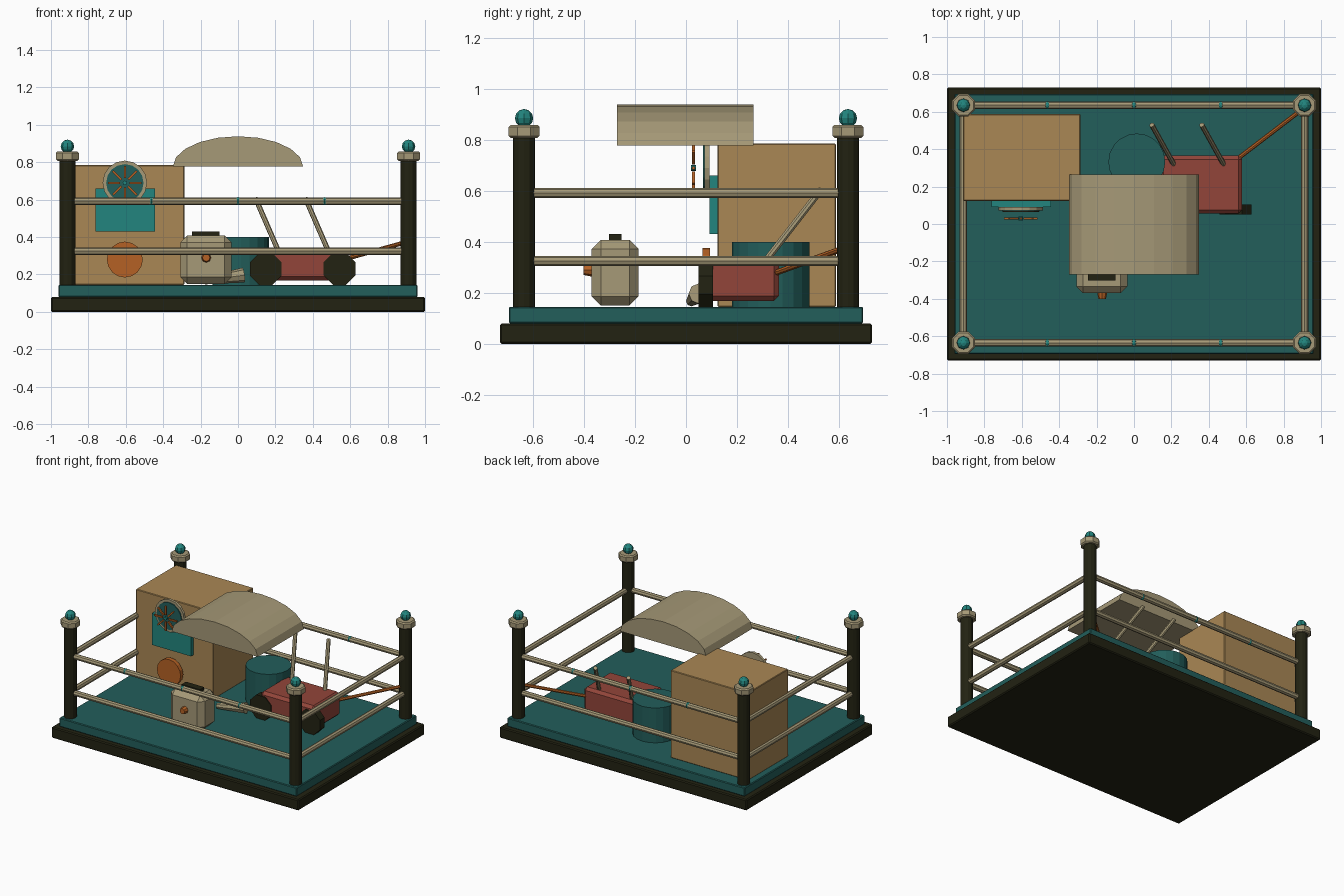
import bpy, bmesh, math
from mathutils import Vector

if "Cube" in bpy.data.objects:
    bpy.data.objects.remove(bpy.data.objects["Cube"])


def mat(name, r, g, b):
    m = bpy.data.materials.new(name)
    m.diffuse_color = (r, g, b, 1)
    m.use_nodes = True
    m.node_tree.nodes["Principled BSDF"].inputs["Base Color"].default_value = m.diffuse_color
    return m


DARK = mat("near_black_olive", .016, .016, .006)
FLOOR = mat("deep_teal", .016, .112, .104)
TEAL = mat("bright_teal", .016, .235, .21)
KHAKI = mat("khaki", .38, .32, .185)
TAN = mat("tan", .40, .245, .09)
RED = mat("brick_red", .29, .06, .042)
ORANGE = mat("orange", .46, .12, .018)


def finish(bm, name, m):
    bmesh.ops.recalc_face_normals(bm, faces=bm.faces)
    me = bpy.data.meshes.new(name)
    bm.to_mesh(me)
    bm.free()
    me.materials.append(m)
    ob = bpy.data.objects.new(name, me)
    bpy.context.collection.objects.link(ob)
    return ob


def box(name, x, y, z, m, bevel=0):
    """Box from (min, max) ranges on each axis."""
    bm = bmesh.new()
    bmesh.ops.create_cube(bm, size=1)
    for v in bm.verts:
        v.co = [(r[0] + r[1]) / 2 + c * (r[1] - r[0]) for r, c in zip((x, y, z), v.co)]
    if bevel:
        bmesh.ops.bevel(bm, geom=bm.edges[:], offset=bevel, segments=1, affect='EDGES')
    return finish(bm, name, m)


def rod(name, a, b, r1, m, r2=None, sides=8, turn=0, bevel=0):
    """Cylinder or cone running from a to b."""
    a, b = Vector(a), Vector(b)
    d = b - a
    bm = bmesh.new()
    bmesh.ops.create_cone(bm, cap_ends=True, segments=sides, radius1=r1,
                          radius2=r1 if r2 is None else r2, depth=d.length)
    if bevel:
        es = [e for e in bm.edges if abs(e.verts[0].co.z - e.verts[1].co.z) < 1e-5]
        bmesh.ops.bevel(bm, geom=es, offset=bevel, segments=1, affect='EDGES')
    ob = finish(bm, name, m)
    q = d.to_track_quat('Z', 'Y')
    for v in ob.data.vertices:
        c, s = math.cos(turn), math.sin(turn)
        p = Vector((v.co.x * c - v.co.y * s, v.co.x * s + v.co.y * c, v.co.z))
        v.co = q @ p + (a + b) / 2
    return ob


def ball(name, p, r, m):
    bm = bmesh.new()
    bmesh.ops.create_uvsphere(bm, u_segments=8, v_segments=6, radius=r)
    bmesh.ops.translate(bm, verts=bm.verts, vec=p)
    return finish(bm, name, m)


# Platform
box("platform_base", (-1, 1), (-.73, .73), (0, .08), DARK, .007)
box("platform_floor", (-.96, .96), (-.695, .695), (.08, .145), FLOOR, .005)

# Corner posts with caps and ball finials
PX, PY = .912, .635
for sx in (-1, 1):
    for sy in (-1, 1):
        x, y = sx * PX, sy * PY
        rod("corner_post", (x, y, .14), (x, y, .815), .043, DARK, sides=12)
        rod("post_cap", (x, y, .808), (x, y, .858), .066, KHAKI,
            turn=math.pi / 8, bevel=.008)
        ball("post_finial", (x, y, .885), .036, TEAL)

# Rails, with small beads on the long upper ones
for z in (.325, .592):
    for s in (-1, 1):
        rod("long_rail", (-PX, s * PY, z), (PX, s * PY, z), .02, KHAKI)
        rod("short_rail", (s * PX, -PY, z), (s * PX, PY, z), .02, KHAKI)
for s in (-1, 1):
    for x in (-.463, 0, .463):
        ball("rail_bead", (x, s * PY, .592), .0215, TEAL)

# Cabinet with panel, dial and round hatch
box("cabinet", (-.914, -.287), (.124, .588), (.145, .785), TAN, .004)
box("cabinet_panel", (-.762, -.445), (.092, .126), (.43, .66), TEAL)
CX, CZ = -.605, .69
rod("dial_rim", (CX, .092, CZ), (CX, .073, CZ), .119, KHAKI, sides=16)
rod("dial_face", (CX, .074, CZ), (CX, .066, CZ), .1, FLOOR, sides=16)
for i in range(8):
    t = i * math.pi / 4
    c, s = math.cos(t), math.sin(t)
    rod("dial_spoke", (CX + .025 * c, .03, CZ + .025 * s),
        (CX + .09 * c, .03, CZ + .09 * s), .008, ORANGE, sides=4, turn=math.pi / 4)
rod("dial_hub", (CX, .04, CZ), (CX, .02, CZ), .012, TEAL)
rod("round_hatch", (CX, .095, .28), (CX, .064, .28), .096, ORANGE, sides=16)

# Small canister with handle and knob
box("canister", (-.308, -.035), (-.37, -.186), (.15, .408), KHAKI, .036)
box("canister_handle", (-.245, -.098), (-.302, -.252), (.40, .43), DARK)
rod("canister_knob", (-.17, -.365, .29), (-.17, -.402, .29), .027, ORANGE, r2=.02)

# Drum
rod("drum", (.015, .332, .145), (.015, .332, .4), .152, FLOOR, sides=20)

# Cart with wheels, handles, scoop and tow rope
box("cart_body", (.138, .578), (.056, .365), (.168, .345), RED, .02)
for x in (.148, .543):
    rod("cart_wheel", (x, .105, .23), (x, .05, .23), .092, DARK, turn=math.pi / 8)
for x in (.095, .362):
    rod("cart_handle", (x + .117, .32, .335), (x, .53, .605), .014, KHAKI)
rod("scoop", (-.18, .02, .167), (.03, .05, .197), .02, KHAKI, r2=.04)
rod("tow_rope", (.555, .35, .278), (.895, .61, .372), .012, ORANGE)

# Curved canopy: half-ellipse profile extruded front to back
bm = bmesh.new()
prof = [bm.verts.new((.348 * math.cos(i * math.pi / 10), -.27,
                      .777 + .162 * math.sin(i * math.pi / 10))) for i in range(11)]
f = bm.faces.new(prof)
g = bmesh.ops.extrude_face_region(bm, geom=[f])
bmesh.ops.translate(bm, verts=[v for v in g["geom"] if isinstance(v, bmesh.types.BMVert)],
                    vec=(0, .535, 0))
finish(bm, "canopy", KHAKI)
